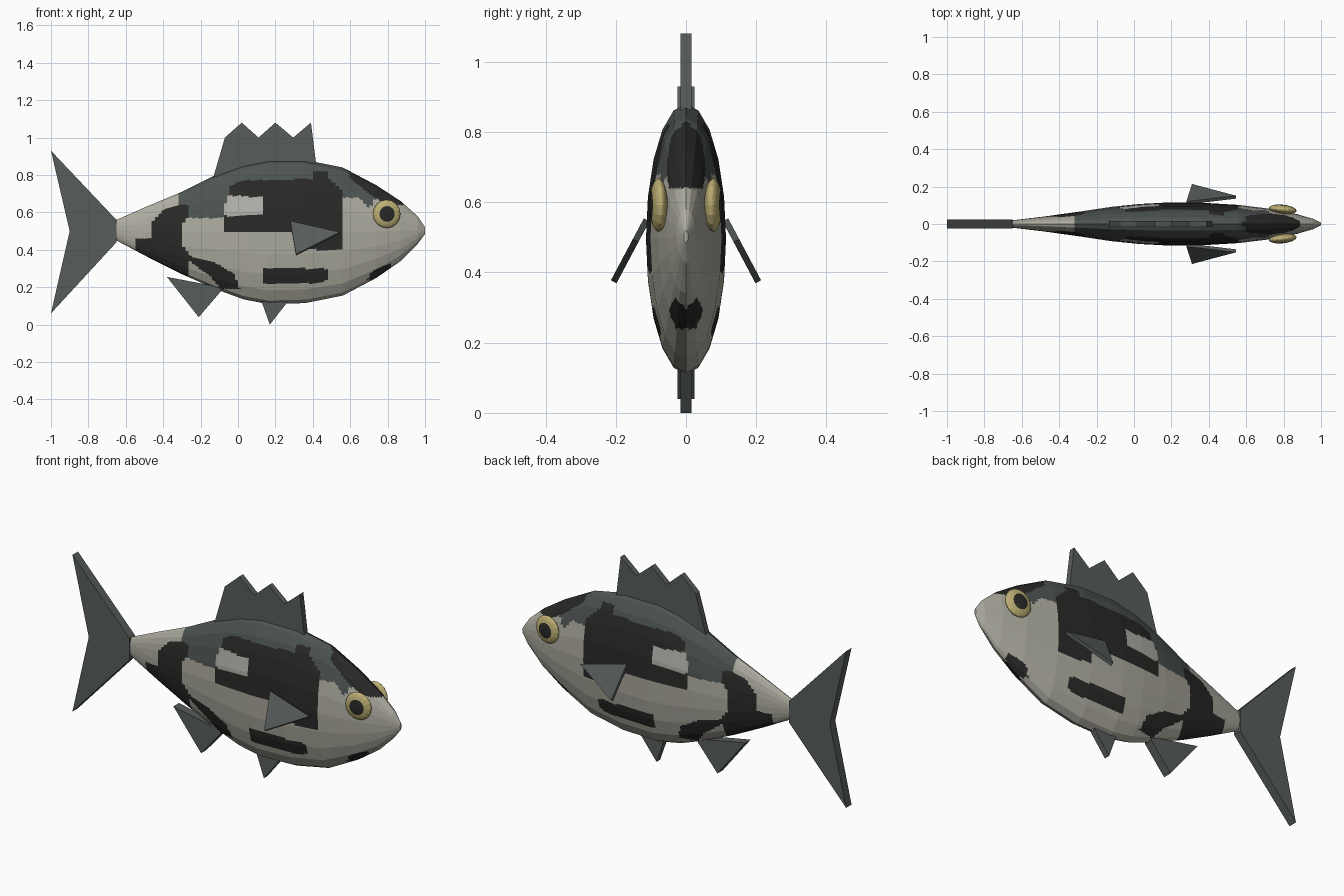
import bpy, bmesh, math
from mathutils import Matrix

if "Cube" in bpy.data.objects:
    bpy.data.objects.remove(bpy.data.objects["Cube"], do_unlink=True)


def make_material(name, color):
    mat = bpy.data.materials.new(name)
    mat.use_nodes = True
    rgba = (*color, 1)
    mat.diffuse_color = rgba
    shader = next(n for n in mat.node_tree.nodes if n.type == "BSDF_PRINCIPLED")
    shader.inputs["Base Color"].default_value = rgba
    return mat


belly = make_material("belly_grey", (.42, .41, .35))
black = make_material("marking_black", (.022, .022, .021))
back = make_material("back_green_grey", (.073, .088, .083))
pale = make_material("pale_patch", (.44, .45, .42))
fin_grey = make_material("fin_grey", (.095, .11, .104))
gold = make_material("eye_gold", (.5, .42, .17))


def finish(bm, name, materials):
    bmesh.ops.recalc_face_normals(bm, faces=bm.faces)
    mesh = bpy.data.meshes.new(name)
    bm.to_mesh(mesh)
    bm.free()
    for mat in materials:
        mesh.materials.append(mat)
    obj = bpy.data.objects.new(name, mesh)
    bpy.context.collection.objects.link(obj)
    return obj


def inside(x, z, polygon):
    """Even-odd test of a point against an outline given in hundredths."""
    hit = False
    for (ax, az), (bx, bz) in zip(polygon, polygon[1:] + polygon[:1]):
        if (az > z) != (bz > z) and x < ax + (z - az) * (bx - ax) / (bz - az):
            hit = not hit
    return hit


# Side markings: the first outline that holds a face gives its colour
tail_band = [(-55, 46), (-47, 46), (-46, 55), (-39, 62), (-32, 64), (-26, 64),
             (-26, 58), (-30, 54), (-30, 43), (-25, 36), (-12, 33), (-2, 27),
             (1, 19), (-9, 19), (-15, 26), (-26, 34), (-27, 24), (-55, 37)]
saddle = [(-4, 74), (2, 77), (41, 78), (40, 82), (49, 82), (49, 78), (55, 72),
          (55, 40), (37, 40), (37, 50), (-8, 50), (-8, 58), (14, 59), (14, 68),
          (-4, 69)]
head_cap = [(56, 90), (60, 78), (73, 68), (80, 64), (89, 64), (89, 90)]
belly_bar = [(14, 30), (49, 30), (49, 25), (43, 22), (14, 22)]
jaw_mark = [(69, 24), (72, 29), (82, 33), (82, 31), (75, 24)]
side_patch = [(-6, 60), (-5, 68), (14, 68), (14, 59)]
upper_back = [(-32, 90), (-32, 64), (-26, 57), (-8, 57), (-6, 69), (55, 68),
              (65, 68), (70, 62), (74, 68), (74, 90)]
markings = [(side_patch, 3), (tail_band, 1), (saddle, 1), (head_cap, 1),
            (belly_bar, 1), (jaw_mark, 1), (upper_back, 2)]

# Body: elliptical rings (x, bottom, top, half width) lofted into flat facets
stations = [(-.65, .45, .56, .02), (-.48, .36, .635, .04), (-.3, .27, .71, .065),
            (-.12, .19, .8, .092), (.03, .135, .855, .107), (.16, .11, .88, .114),
            (.36, .115, .88, .114), (.56, .155, .84, .102), (.74, .25, .745, .08),
            (.87, .34, .66, .053), (.96, .43, .58, .027), (1, .485, .52, .006)]
SIDES = 20
bm = bmesh.new()
rings = []
for x, low, high, width in stations:
    ring = []
    for i in range(SIDES):
        a = math.tau * i / SIDES
        z = (low + high) / 2 + (high - low) / 2 * math.cos(a)
        ring.append(bm.verts.new((x, width * math.sin(a), z)))
    rings.append(ring)
for r, s in zip(rings, rings[1:]):
    for i in range(SIDES):
        j = (i + 1) % SIDES
        bm.faces.new((r[i], r[j], s[j], s[i]))
# Fine cuts inside each facet let the markings have crisp borders
bmesh.ops.subdivide_edges(bm, edges=bm.edges[:], cuts=9, use_grid_fill=True)
bmesh.ops.holes_fill(bm, edges=[e for e in bm.edges if e.is_boundary], sides=0)
for face in bm.faces:
    c = face.calc_center_median() * 100
    face.material_index = next(
        (index for outline, index in markings if inside(c.x, c.z, outline)), 0)
finish(bm, "body", [belly, black, back, pale])


# Fins: flat outlines in x and z, thickened along y
def fin(name, outline, half, matrix=Matrix()):
    bm = bmesh.new()
    face = bm.faces.new([bm.verts.new((x, -half, z)) for x, z in outline])
    extruded = bmesh.ops.extrude_face_region(bm, geom=[face])["geom"]
    verts = [v for v in extruded if isinstance(v, bmesh.types.BMVert)]
    bmesh.ops.translate(bm, verts=verts, vec=(0, 2 * half, 0))
    bm.transform(matrix)
    return finish(bm, name, [fin_grey])


fin("tail_fin", [(-1, .93), (-.65, .56), (-.65, .44), (-1, .06), (-.9, .5)], .024)
fin("dorsal_fin", [(-.14, .76), (-.07, 1), (.02, 1.08), (.11, 1), (.2, 1.08),
                   (.295, 1), (.39, 1.08), (.42, .84)], .016)
fin("anal_fin", [(-.38, .255), (-.09, .2), (-.09, .18), (-.21, .04)], .024)
fin("pelvic_fin", [(.12, .14), (.28, .14), (.17, 0)], .016)

# Paired parts: pectoral fins splayed outwards and lens-shaped eyes
for side, label in ((1, "left"), (-1, "right")):
    hinge = (Matrix.Translation((0, side * .112, .55))
             @ Matrix.Rotation(side * math.radians(28), 4, "X"))
    fin(label + "_pectoral_fin", [(.28, 0), (.545, -.067), (.31, -.2)], .009, hinge)

    bm = bmesh.new()
    bmesh.ops.create_uvsphere(bm, u_segments=16, v_segments=16, radius=1)
    for face in bm.faces:
        c = face.calc_center_median()
        if math.hypot(c.x, c.y) < .53 and c.z > 0:
            face.material_index = 1
    bm.transform(Matrix.Translation((.795, side * .078, .592))
                 @ Matrix.Rotation(side * math.radians(-6), 4, "Z")
                 @ Matrix.Diagonal((.074, .025, .076, 1))
                 @ Matrix.Rotation(-side * math.pi / 2, 4, "X"))
    finish(bm, label + "_eye", [gold, black])
